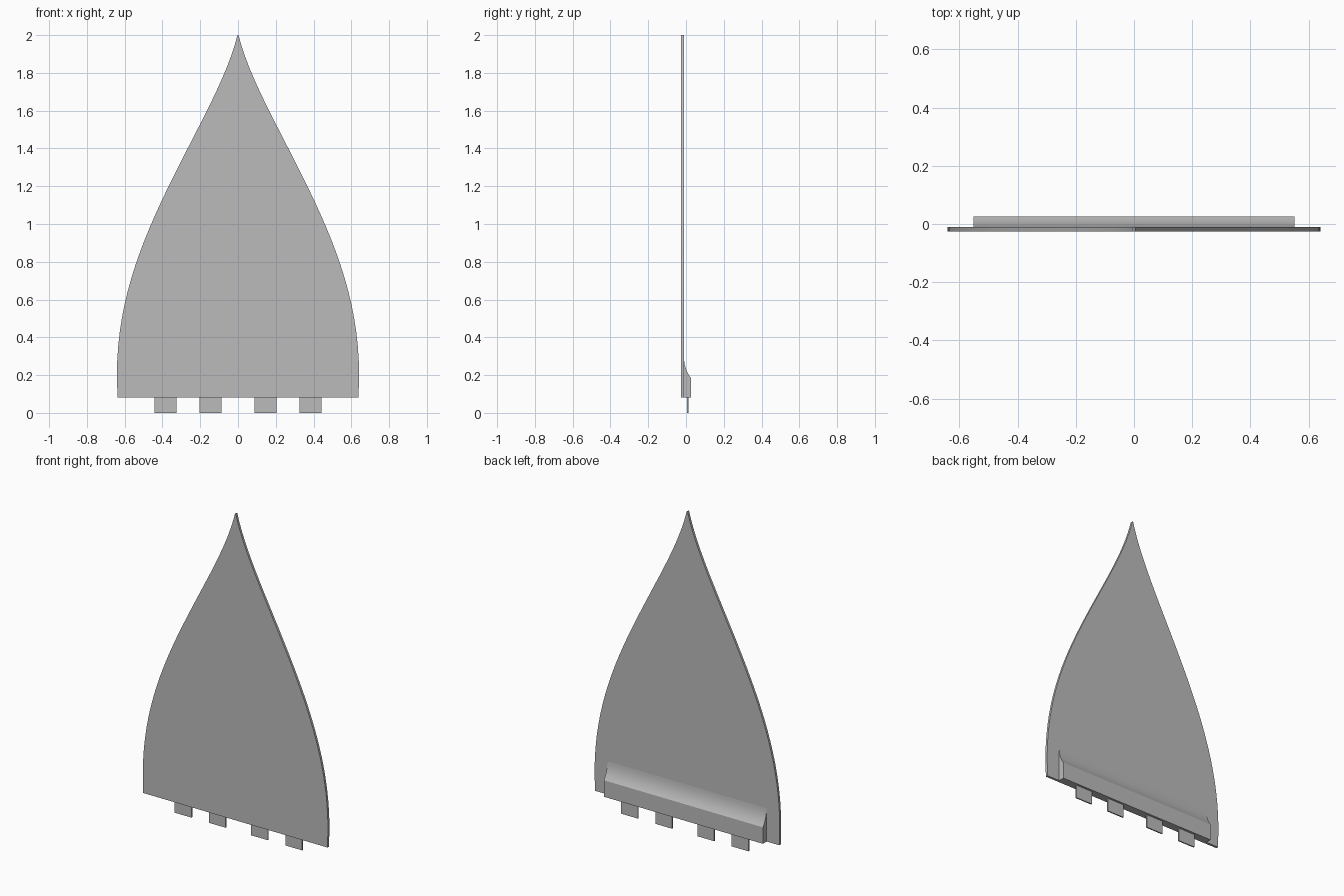
import bpy
import bmesh
from mathutils import Vector
from mathutils.geometry import interpolate_bezier

cube = bpy.data.objects.get("Cube")
if cube:
    bpy.data.objects.remove(cube, do_unlink=True)

GREY = (0.5, 0.5, 0.5, 1.0)
grey = bpy.data.materials.new("plain grey")
grey.use_nodes = True
grey.diffuse_color = GREY
grey.node_tree.nodes["Principled BSDF"].inputs["Base Color"].default_value = GREY

BASE = 0.082      # lower edge of plate and rib
FRONT, BACK = -0.026, -0.011


def extrude_profile(name, points, offset, smooth=True):
    """Fill a closed outline and extrude it along an offset vector."""
    bm = bmesh.new()
    face = bm.faces.new([bm.verts.new(p) for p in points])
    result = bmesh.ops.extrude_face_region(bm, geom=[face], use_keep_orig=True)
    moved = [g for g in result["geom"] if isinstance(g, bmesh.types.BMVert)]
    bmesh.ops.translate(bm, verts=moved, vec=offset)
    bmesh.ops.recalc_face_normals(bm, faces=bm.faces)
    mesh = bpy.data.meshes.new(name)
    bm.to_mesh(mesh)
    bm.free()
    mesh.materials.append(grey)
    obj = bpy.data.objects.new(name, mesh)
    bpy.context.collection.objects.link(obj)
    if smooth:
        bpy.ops.object.select_all(action="DESELECT")
        obj.select_set(True)
        bpy.context.view_layer.objects.active = obj
        bpy.ops.object.shade_smooth_by_angle(angle=0.5)
    return obj


def bezier(*controls, steps=20):
    return interpolate_bezier(*[Vector((x, 0, z)) for x, z in controls], steps)


# Pointed plate: swelling side, then a concave sweep to the tip
side = [Vector((0.638, 0, BASE))]
side += bezier((0.641, 0.2), (0.641, 0.7), (0.43, 1.08), (0.2, 1.53))
side += bezier((0.2, 1.53), (0.1235, 1.68), (0.04, 1.85), (0.003, 2.0))[1:]
outline = side + [Vector((-p.x, 0, p.z)) for p in reversed(side)]
for p in outline:
    p.y = FRONT
extrude_profile("pointed_plate", outline, (0, BACK - FRONT, 0))

# Thick rib across the back, with a concave fillet running up into the plate
HALF_RIB = 0.551
fillet = interpolate_bezier(Vector((0, 0.026, 0.185)), Vector((0, 0.008, 0.21)),
                            Vector((0, -0.008, 0.24)), Vector((0, BACK, 0.29)), 10)
profile = [Vector((0, BACK, BASE)), Vector((0, 0.026, BASE))] + fillet
for p in profile:
    p.x = -HALF_RIB
extrude_profile("back_rib", profile, (2 * HALF_RIB, 0, 0))

# Four thin tabs under the rib
for side_name, sign in (("left", 1), ("right", -1)):
    for place, centre in (("inner", 0.146), ("outer", 0.383)):
        x0, x1 = sign * centre - 0.058, sign * centre + 0.058
        rect = [(x0, 0.004, 0), (x1, 0.004, 0), (x1, 0.004, BASE), (x0, 0.004, BASE)]
        extrude_profile(f"{side_name}_{place}_tab", rect, (0, 0.008, 0), smooth=False)
